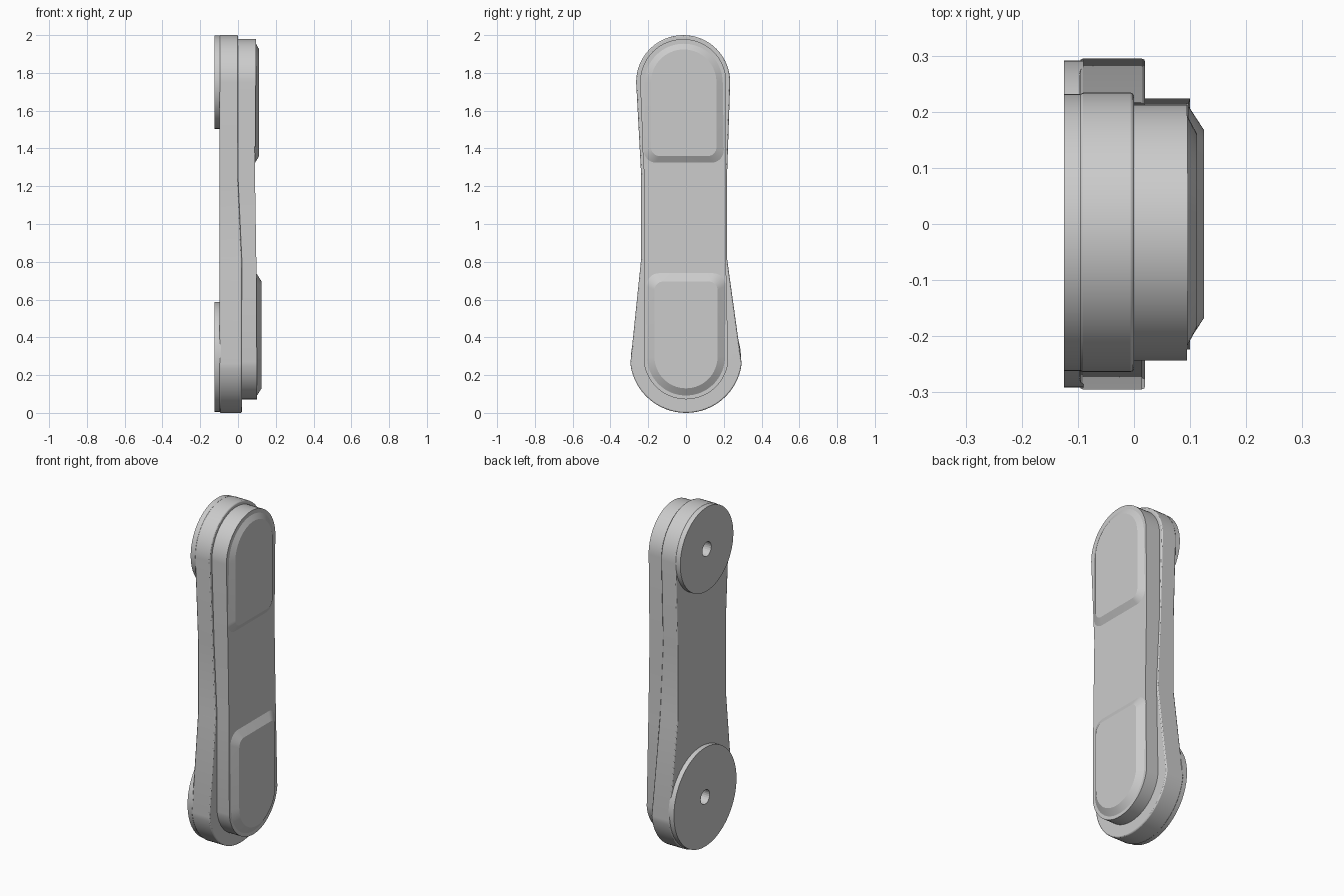
import bpy, bmesh
from math import sin, cos, pi, radians
from mathutils import Vector

cube = bpy.data.objects.get("Cube")
if cube:
    bpy.data.objects.remove(cube, do_unlink=True)

grey = bpy.data.materials.new("plain grey")
grey.use_nodes = True
colour = (0.6, 0.6, 0.6, 1)
grey.diffuse_color = colour
grey.node_tree.nodes["Principled BSDF"].inputs["Base Color"].default_value = colour

LOW = (0, 0.297)      # centre of the lower end, as (y, z)
HIGH = (-0.015, 1.751)  # centre of the upper end


def arc(centre, r, start, end, steps=32):
    angles = [radians(start + (end - start) * i / steps) for i in range(steps + 1)]
    return [(centre[0] + r * cos(a), centre[1] + r * sin(a)) for a in angles]


def bar_outline(r_low, r_high, right, left):
    """Two rounded ends joined by a waist."""
    return (arc(LOW, r_low, 187, 353) + [(right, 0.82), (right, 1.25)]
            + arc(HIGH, r_high, 0, 180) + [(left, 1.25), (left, 0.82)])


def loft(name, back, front, x_back, x_front):
    """Solid between two matching outlines lying in planes of constant x."""
    bm = bmesh.new()
    a = [bm.verts.new((x_back, y, z)) for y, z in back]
    b = [bm.verts.new((x_front, y, z)) for y, z in front]
    bm.faces.new(a)
    bm.faces.new(b)
    for i in range(len(a)):
        j = (i + 1) % len(a)
        bm.faces.new((a[i], a[j], b[j], b[i]))
    bmesh.ops.recalc_face_normals(bm, faces=bm.faces)
    mesh = bpy.data.meshes.new(name)
    bm.to_mesh(mesh)
    bm.free()
    mesh.materials.append(grey)
    ob = bpy.data.objects.new(name, mesh)
    bpy.context.collection.objects.link(ob)
    return ob


def slope_front(ob, stations):
    """Split the front at each station height and set its x by height."""
    bm = bmesh.new()
    bm.from_mesh(ob.data)
    front = max(v.co.x for v in bm.verts)
    for z, _ in stations[1:-1]:
        geom = bm.verts[:] + bm.edges[:] + bm.faces[:]
        bmesh.ops.bisect_plane(bm, geom=geom, plane_co=(0, 0, z),
                               plane_no=(0, 0, 1), dist=0.0001)
    for v in bm.verts:
        if v.co.x > front - 0.001:
            for (z0, x0), (z1, x1) in zip(stations, stations[1:]):
                if z0 - 0.001 <= v.co.z <= z1 + 0.001:
                    v.co.x = x0 + (x1 - x0) * (v.co.z - z0) / (z1 - z0)
                    break
    bm.to_mesh(ob.data)
    bm.free()


def bevel(ob, width):
    mod = ob.modifiers.new("Soft edge", 'BEVEL')
    mod.width = width
    mod.segments = 2
    mod.limit_method = 'ANGLE'
    mod.angle_limit = radians(50)


def smooth(ob):
    bpy.ops.object.select_all(action='DESELECT')
    ob.select_set(True)
    bpy.context.view_layer.objects.active = ob
    bpy.ops.object.shade_smooth_by_angle(angle=radians(25))


def pad_outline(centre, r, flat_z, corner):
    """Arch with a flat end at flat_z and rounded corners there."""
    s = 1 if flat_z < centre[1] else -1
    y, z = centre
    pts = arc((0, 0), r, 0, 180)
    flat = -abs(z - flat_z)
    pts += arc((-r + corner, flat + corner), corner, 180, 270, 8)
    pts += arc((r - corner, flat + corner), corner, 270, 360, 8)
    return [(y + p, z + s * q) for p, q in pts]


parts = []

# Main arm
outline = bar_outline(0.297, 0.249, 0.217, -0.237)
arm = loft("arm", outline, outline, -0.097, 0.02)
slope_front(arm, [(-0.1, 0.02), (0.82, 0.02), (1.25, 0), (2.1, 0)])
bevel(arm, 0.006)
parts.append(arm)

# Front cover
outline = bar_outline(0.225, 0.228, 0.211, -0.222)
cover = loft("front_cover", outline, outline, -0.02, 0.09)
slope_front(cover, [(0, 0.101), (0.8, 0.097), (1.25, 0.09), (2.1, 0.097)])
parts.append(cover)

# Raised pads with sloping rims
for name, centre, out, inner, z_out, z_in, x_rim, x_top in (
        ("lower_pad", LOW, 0.215, 0.167, 0.745, 0.695, 0.1, 0.125),
        ("upper_pad", (-0.012, 1.751), 0.218, 0.173, 1.32, 1.36, 0.094, 0.112)):
    rim = pad_outline(centre, out, z_out, 0.07)
    top = pad_outline(centre, inner, z_in, 0.045)
    parts.append(loft(name, rim, top, x_rim - 0.006, x_top))

# Rear pivot discs, and blind bores through them into the arm
for name, centre, r in (("lower_disc", LOW, 0.291), ("upper_disc", HIGH, 0.247)):
    ring = arc(centre, r, 0, 354, 59)
    disc = loft(name, ring, ring, -0.125, -0.09)
    hole = arc(centre, 0.042, 0, 345, 23)
    cutter = loft(name + "_bore_cutter", hole, hole, -0.2, -0.04)
    cutter.hide_render = True
    cutter.hide_viewport = True
    for ob in (disc, arm):
        mod = ob.modifiers.new("Bore", 'BOOLEAN')
        mod.object = cutter
        mod.solver = 'EXACT'
    parts.append(disc)

for part in parts:
    smooth(part)
